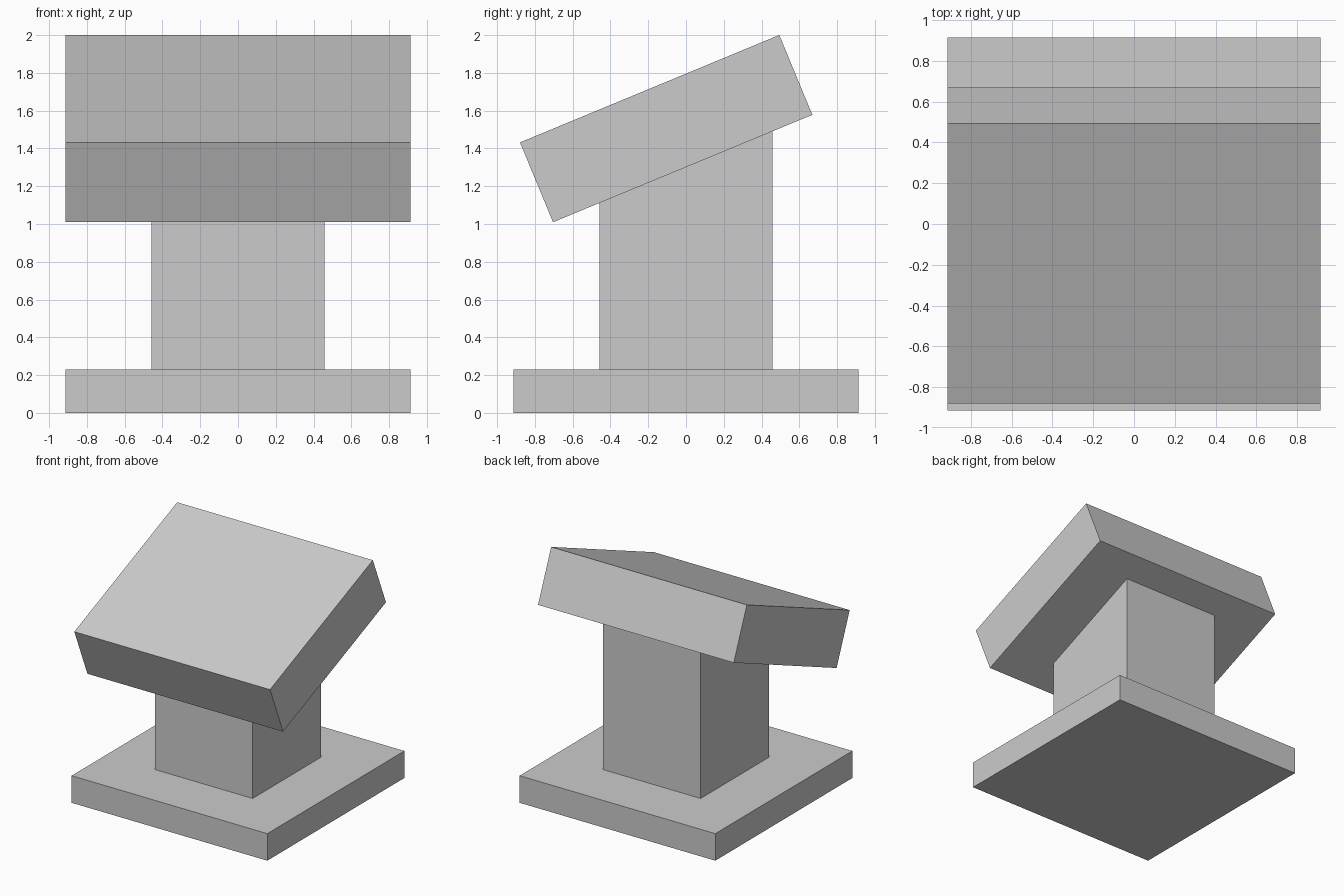
import bpy
from math import radians

cube = bpy.data.objects.get("Cube")
if cube:
    bpy.data.objects.remove(cube, do_unlink=True)

# Single plain grey
grey = bpy.data.materials.new("plain grey")
grey.use_nodes = True
colour = (0.6, 0.6, 0.6, 1)
grey.diffuse_color = colour
grey.node_tree.nodes["Principled BSDF"].inputs["Base Color"].default_value = colour


def box(name, centre, size, tilt=0):
    """Flat-sided block, tilted about the x axis."""
    bpy.ops.mesh.primitive_cube_add(size=1, location=centre, rotation=(radians(tilt), 0, 0))
    part = bpy.context.object
    part.name = name
    part.scale = size
    part.data.materials.append(grey)
    return part


UNIT = 2 / 17.5  # module shared by all the blocks
UNIT = 0.1143
WIDTH = 16 * UNIT
BASE = 2 * UNIT
POST_TOP = 1.59

# Square foot slab
box("base", (0, 0, BASE / 2), (WIDTH, WIDTH, BASE))

# Square column, its top hidden inside the sloping desk
box("post", (0, 0, (BASE + POST_TOP) / 2), (WIDTH / 2, WIDTH / 2, POST_TOP - BASE))

# Sloping reading desk, low at the front
box("sloping_desk", (0, -0.105, 1.505), (WIDTH, 13 * UNIT, 4 * UNIT), 22.5)
